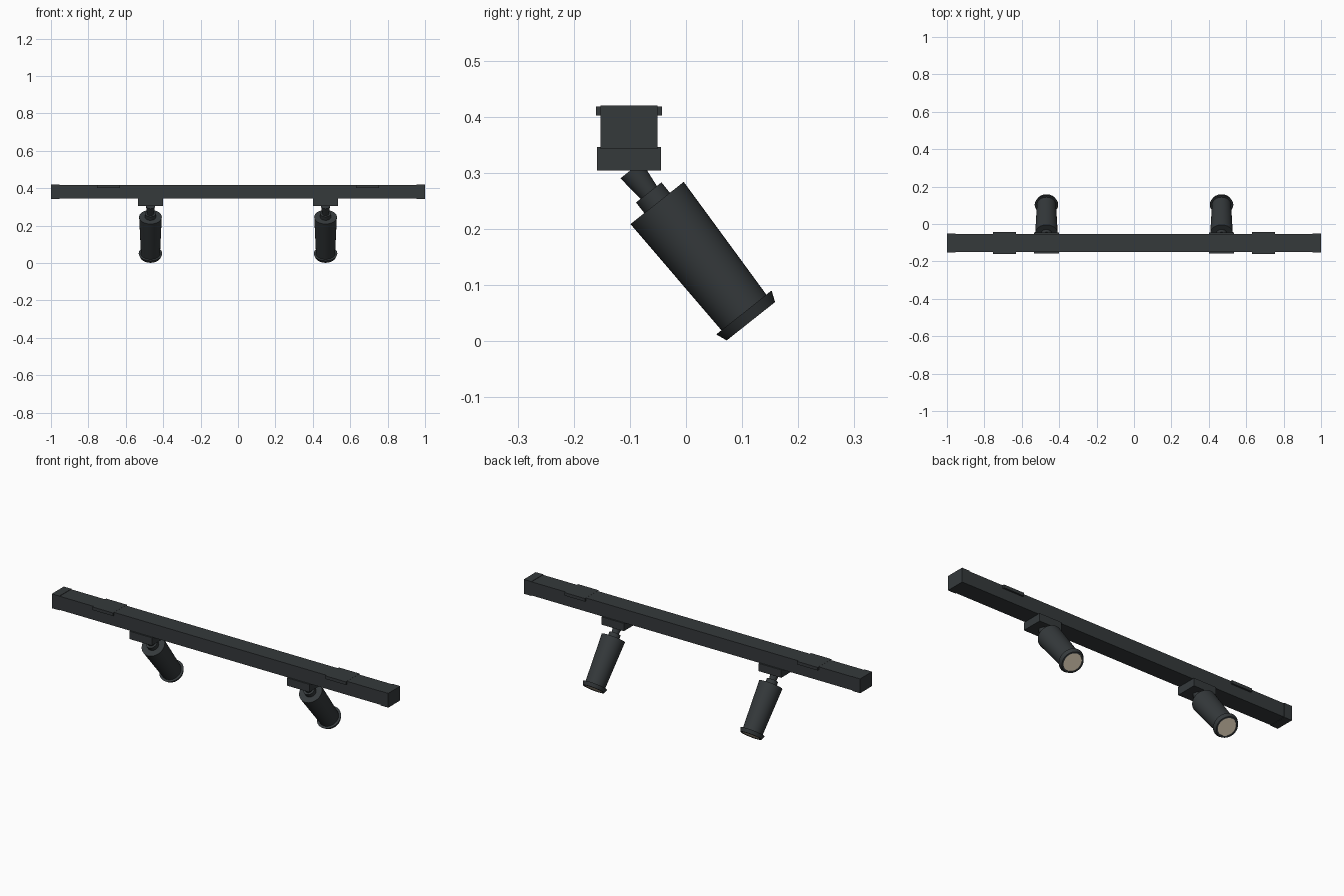
import bpy, bmesh, math
from mathutils import Matrix

if "Cube" in bpy.data.objects:
    bpy.data.objects.remove(bpy.data.objects["Cube"])

TRACK_Y = -0.1015
LAMP_X = 0.468
TILT = math.radians(38.4)
PIVOT = (-0.0515, 0.2465)      # y, z of the lamp body's upper end


def material(name, rgb):
    m = bpy.data.materials.new(name)
    m.diffuse_color = (*rgb, 1)
    m.use_nodes = True
    m.node_tree.nodes["Principled BSDF"].inputs["Base Color"].default_value = m.diffuse_color
    return m


dark = material("dark_metal", (0.035, 0.041, 0.044))
glow = material("warm_lens", (0.76, 0.65, 0.50))


def make(name, bm, mat):
    bmesh.ops.recalc_face_normals(bm, faces=bm.faces)
    me = bpy.data.meshes.new(name)
    bm.to_mesh(me)
    bm.free()
    me.materials.append(mat)
    ob = bpy.data.objects.new(name, me)
    bpy.context.collection.objects.link(ob)
    return ob


def box(name, x0, x1, y0, y1, z0, z1):
    bm = bmesh.new()
    bmesh.ops.create_cube(bm, size=1)
    bmesh.ops.scale(bm, vec=(x1 - x0, y1 - y0, z1 - z0), verts=bm.verts)
    bmesh.ops.translate(bm, vec=((x0 + x1) / 2, (y0 + y1) / 2, (z0 + z1) / 2), verts=bm.verts)
    return make(name, bm, dark)


def lathe(name, profile, x, mat=dark, sides=40):
    """Turn (radius, distance down the lamp axis) points, then tilt into place."""
    bm = bmesh.new()
    vs = [bm.verts.new((r, 0, -d)) for r, d in profile]
    es = [bm.edges.new(p) for p in zip(vs, vs[1:])]
    bmesh.ops.spin(bm, geom=vs + es, cent=(0, 0, 0), axis=(0, 0, 1),
                   angle=2 * math.pi, steps=sides)
    bmesh.ops.remove_doubles(bm, verts=bm.verts, dist=1e-5)
    bm.transform(Matrix.Translation((x, *PIVOT)) @ Matrix.Rotation(TILT, 4, 'X'))
    ob = make(name, bm, mat)
    bpy.ops.object.select_all(action='DESELECT')
    ob.select_set(True)
    bpy.context.view_layer.objects.active = ob
    bpy.ops.object.shade_smooth_by_angle(angle=math.radians(30))
    return ob


# Ceiling track
box("track", -0.96, 0.96, TRACK_Y - 0.049, TRACK_Y + 0.049, 0.345, 0.418)

for side, s in (("left", -1), ("right", 1)):
    # End cap and mounting clip
    a, b = sorted((s * 0.955, s))
    box(f"end_cap_{side}", a, b, TRACK_Y - 0.051, TRACK_Y + 0.051, 0.343, 0.42)
    cx = s * 0.692
    box(f"mounting_clip_{side}", cx - 0.061, cx + 0.061,
        TRACK_Y - 0.0585, TRACK_Y + 0.0585, 0.402, 0.4185)

    # Adapter block under the track
    x = s * LAMP_X
    box(f"adapter_{side}", x - 0.067, x + 0.067,
        TRACK_Y - 0.057, TRACK_Y + 0.057, 0.304, 0.346)

    # Swivel neck, collar, tapered body, flared rim and lens
    lathe(f"neck_{side}", [(0, -0.075), (0.024, -0.075), (0.018, -0.02), (0, -0.02)], x)
    lathe(f"collar_{side}", [(0, -0.024), (0.029, -0.024), (0.029, 0.002), (0, 0.002)], x)
    lathe(f"lamp_body_{side}", [(0, 0), (0.0605, 0), (0.051, 0.252), (0, 0.252)], x)
    lathe(f"lamp_rim_{side}", [(0.045, 0.249), (0.063, 0.249), (0.055, 0.269),
                               (0.047, 0.269), (0.045, 0.249)], x)
    lathe(f"lens_{side}", [(0, 0.252), (0.0465, 0.252), (0.0465, 0.267), (0, 0.267)], x, glow)
